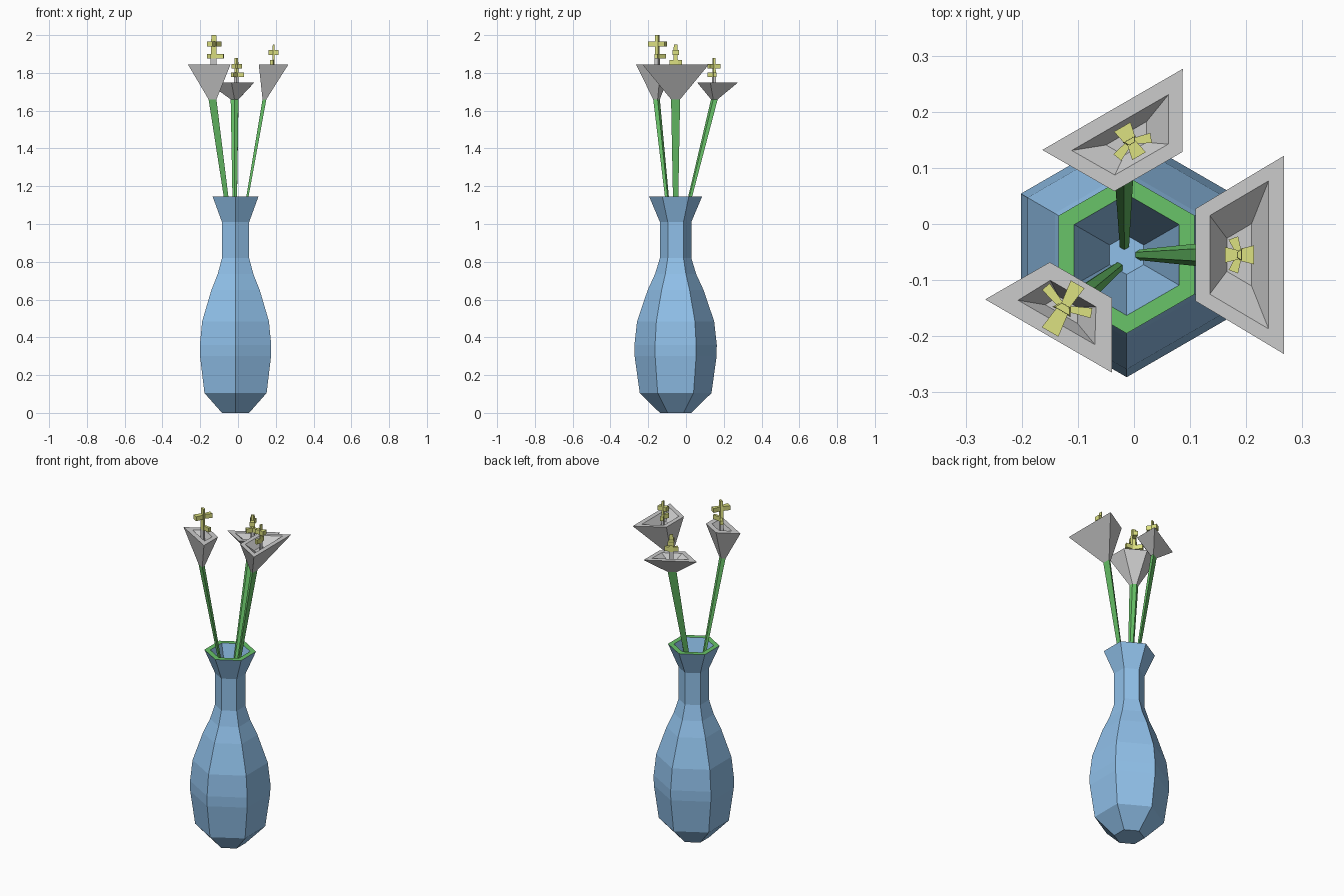
import bpy, bmesh
from math import sin, cos, pi, radians
from mathutils import Vector

if "Cube" in bpy.data.objects:
    bpy.data.objects.remove(bpy.data.objects["Cube"])


def material(name, rgb):
    m = bpy.data.materials.new(name)
    m.diffuse_color = (*rgb, 1)
    m.use_nodes = True
    m.node_tree.nodes["Principled BSDF"].inputs["Base Color"].default_value = m.diffuse_color
    return m


BLUE = material("blue_glaze", (0.28, 0.53, 0.82))
GREEN = material("green", (0.14, 0.55, 0.14))
YELLOW = material("yellow", (0.72, 0.75, 0.22))


def loft(name, rings, mats=(), special=None):
    """Skin a list of rings and cap both ends; band `special` gets the second material."""
    bm = bmesh.new()
    vs = [[bm.verts.new(p) for p in r] for r in rings]
    n = len(rings[0])
    for k in range(len(vs) - 1):
        for i in range(n):
            j = (i + 1) % n
            f = bm.faces.new((vs[k][i], vs[k][j], vs[k + 1][j], vs[k + 1][i]))
            if k == special:
                f.material_index = 1
    bm.faces.new(vs[0])
    bm.faces.new(vs[-1])
    bmesh.ops.recalc_face_normals(bm, faces=bm.faces)
    me = bpy.data.meshes.new(name)
    bm.to_mesh(me)
    bm.free()
    for m in mats:
        me.materials.append(m)
    ob = bpy.data.objects.new(name, me)
    bpy.context.collection.objects.link(ob)
    return ob


def hexagon(r, z):
    return [(-0.013 + r * cos(pi / 2 + i * pi / 3), -0.055 + r * sin(pi / 2 + i * pi / 3), z)
            for i in range(6)]


def axes(deg):
    a = radians(deg)
    return Vector((cos(a), sin(a), 0)), Vector((-sin(a), cos(a), 0))


def half_hex(deg, center, z, u0, u1, h0, h1):
    """Trapezoid with its long side facing outwards; u is measured from center."""
    n, t = axes(deg)
    c = Vector((center[0], center[1], z))
    return [c + n * u + t * h for u, h in ((u0, h0), (u0, -h0), (u1, -h1), (u1, h1))]


def stalk_ring(deg, center, z, s):
    return half_hex(deg, center, z, -0.010 * s, 0.010 * s, 0.012 * s, 0.024 * s)


# Vase: outer profile, rim, then the tapering inside of the neck
profile = [(0.083, 0), (0.19, 0.105), (0.217, 0.3), (0.218, 0.36), (0.204, 0.485),
           (0.148, 0.65), (0.109, 0.735), (0.083, 0.82), (0.083, 1.01),
           (0.14, 1.145), (0.108, 1.145), (0.035, 0.9)]
loft("vase", [hexagon(r, z) for r, z in profile], (BLUE, GREEN), special=9)

# Each flower: direction, stem bottom / top, sideways centre, rim z, floor depth,
# outer and inner rim (u0, u1, h0, h1), stamen (centre, lower z, upper z, top z, size)
flowers = {
    "right": (0, (0.007, -0.055), (0.140, -0.055), -0.055, 1.845, 0.045,
              (0.11, 0.267, 0.0825, 0.1765), (0.135, 0.24, 0.07, 0.132),
              (0.188, -0.055), 1.856, 1.907, 1.95, 0.026, 0.032),
    "back": (120, (-0.015, -0.04), (-0.013, 0.147), -0.069, 1.75, 0.035,
             (0.068, 0.196, 0.07, 0.1445), (0.0927, 0.169, 0.055, 0.0997),
             (-0.006, 0.147), 1.79, 1.835, 1.88, 0.03, 0.037),
    "left": (240, (-0.027, -0.074), (-0.130, -0.153), -0.032, 1.845, 0.045,
             (0.134, 0.249, 0.064, 0.1305), (0.1616, 0.221, 0.047, 0.079),
             (-0.125, -0.15), 1.888, 1.953, 2.0, 0.049, 0.050),
}


def arm(name, center, deg, length, w0, w1, z, height):
    ring = lambda zz: half_hex(deg, center, zz, 0.002, length, w0, w1)
    loft(name, [ring(z - height / 2), ring(z + height / 2)], (YELLOW,))


for key, (deg, low, high, v, rim_z, depth, outer, inner,
          sc, z1, z2, top, radial, side) in flowers.items():
    # Stem
    loft(key + "_stem", [stalk_ring(deg, low, 0.9, 0.4), stalk_ring(deg, high, 1.66, 1)], (GREEN,))

    # Petal cup: base, outer rim, inner rim, floor
    t = axes(deg)[1] * v
    mouth = half_hex(deg, t, rim_z, *inner)
    mid = sum(mouth, Vector()) / 4
    floor = [mid + (p - mid) * 0.42 - Vector((0, 0, depth)) for p in mouth]
    loft(key + "_petal_cup", [stalk_ring(deg, high, 1.66, 1),
                              half_hex(deg, t, rim_z, *outer), mouth, floor])

    # Stamen: grey foot, yellow column, two levels of flared arms
    k = radial / 0.03
    s = 0.55 * k ** 0.7
    block = 0.026
    split = z1 - block / 2
    loft(key + "_stamen_foot", [stalk_ring(deg, sc, rim_z - depth - 0.003, s),
                                stalk_ring(deg, sc, split, s)])
    loft(key + "_stamen", [stalk_ring(deg, sc, split, s),
                           stalk_ring(deg, sc, top, s * 0.8)], (YELLOW,))
    for sign in (1, -1):
        arm(key + "_stamen_side_arm", sc, deg + sign * 110, side, 0.005, 0.009, z1, block)
    arm(key + "_stamen_outer_arm", sc, deg, radial, 0.011, 0.017, z2, block)
    arm(key + "_stamen_inner_arm", sc, deg + 180, radial, 0.008, 0.014, z2, block)
